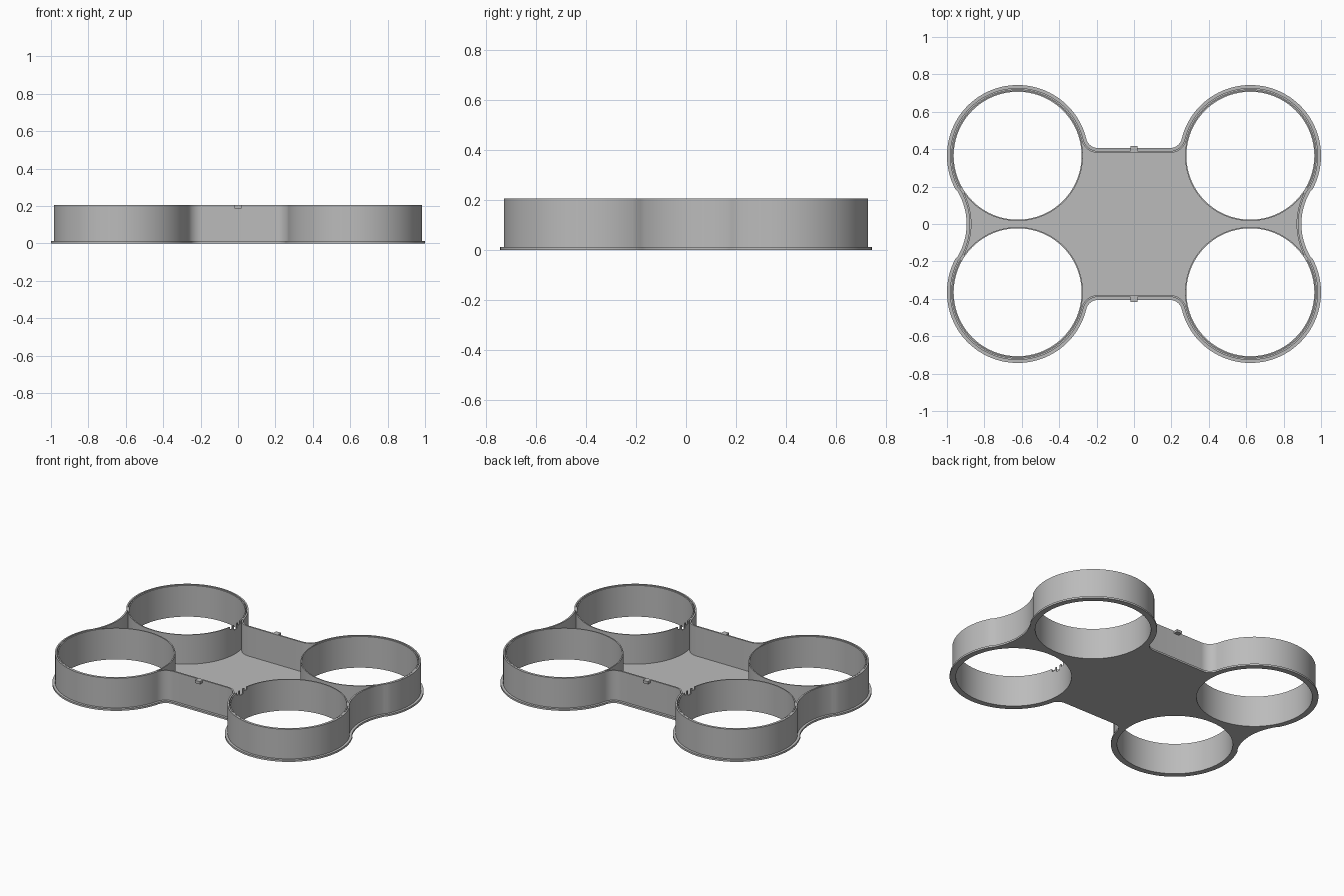
import bpy, math
from math import cos, sin, pi, atan2, hypot

if "Cube" in bpy.data.objects:
    bpy.data.objects.remove(bpy.data.objects["Cube"])

CX, CY = 0.622, 0.365          # duct centres
WALL_R, HOLE_R = 0.362, 0.342  # perimeter wall and duct bore radii
HEIGHT, FLOOR, FLANGE = 0.205, 0.012, 0.016
SIDE_Y = 0.39                  # straight wall between the ducts
FILLET = 0.08                  # corner between duct and straight wall
WAIST_R, WAIST_X = 0.354, 1.233  # concave waist on the left and right

grey = bpy.data.materials.new("grey plastic")
grey.diffuse_color = (0.5, 0.5, 0.5, 1)
grey.use_nodes = True
grey.node_tree.nodes["Principled BSDF"].inputs["Base Color"].default_value = grey.diffuse_color


def arc(cx, cy, r, a0, a1, n):
    return [(cx + r * cos(a0 + (a1 - a0) * i / n), cy + r * sin(a0 + (a1 - a0) * i / n))
            for i in range(n + 1)]


def circle(cx, cy, r, n=96):
    return arc(cx, cy, r, 0, 2 * pi, n)[:-1]


def outline(d):
    """Closed frame outline, offset outward by d."""
    fy = SIDE_Y + FILLET
    fx = CX - math.sqrt((WALL_R + FILLET) ** 2 - (fy - CY) ** 2)
    aw = atan2(-CY, WAIST_X - CX)          # duct towards waist centre
    af = atan2(fy - CY, fx - CX)           # duct towards fillet centre
    quarter = arc(WAIST_X, 0, WAIST_R - d, pi, pi + aw, 12)
    quarter += arc(CX, CY, WALL_R + d, aw, af, 64)[1:]
    quarter += arc(fx, fy, FILLET - d, af - pi, -pi / 2, 12)[1:]
    left = [(-x, y) for x, y in reversed(quarter)]
    half = quarter + left
    return half + [(-x, -y) for x, y in half[1:]][:-1]


def finish(ob):
    ob.data.materials.clear()
    ob.data.materials.append(grey)
    bpy.ops.object.select_all(action='DESELECT')
    ob.select_set(True)
    bpy.context.view_layer.objects.active = ob
    bpy.ops.object.shade_smooth_by_angle(angle=math.radians(30))


def extrude(name, loops, z0, z1):
    """Filled flat profile with holes, extruded from z0 to z1."""
    cu = bpy.data.curves.new(name, 'CURVE')
    cu.dimensions, cu.fill_mode, cu.extrude = '2D', 'BOTH', (z1 - z0) / 2
    for pts in loops:
        sp = cu.splines.new('POLY')
        sp.points.add(len(pts) - 1)
        for p, (x, y) in zip(sp.points, pts):
            p.co = (x, y, 0, 1)
        sp.use_cyclic_u = True
    tmp = bpy.data.objects.new(name + "_curve", cu)
    bpy.context.collection.objects.link(tmp)
    mesh = bpy.data.meshes.new_from_object(tmp.evaluated_get(bpy.context.evaluated_depsgraph_get()))
    bpy.data.objects.remove(tmp)
    ob = bpy.data.objects.new(name, mesh)
    bpy.context.collection.objects.link(ob)
    # weld caps to sides and orient faces
    import bmesh
    bm = bmesh.new()
    bm.from_mesh(mesh)
    bmesh.ops.remove_doubles(bm, verts=bm.verts, dist=1e-5)
    bmesh.ops.translate(bm, verts=bm.verts, vec=(0, 0, (z0 + z1) / 2))
    bmesh.ops.recalc_face_normals(bm, faces=bm.faces)
    bm.to_mesh(mesh)
    bm.free()
    finish(ob)
    return ob


def box(name, x, y, z, sx, sy, sz):
    bpy.ops.mesh.primitive_cube_add(size=1, location=(x, y, z))
    ob = bpy.context.object
    ob.name = name
    ob.scale = (sx, sy, sz)
    bpy.ops.object.transform_apply(location=True, scale=True)
    ob.data.materials.append(grey)
    return ob


centres = [(sx * CX, sy * CY) for sx in (1, -1) for sy in (1, -1)]

# floor plate with its outer flange and four duct openings
extrude("floor_plate", [outline(FLANGE)] + [circle(x, y, HOLE_R) for x, y in centres], 0, FLOOR)

# perimeter wall
extrude("perimeter_wall", [outline(0), outline(-0.01)], FLOOR - 0.004, HEIGHT)

# duct tubes; two opposite ones have a toothed notch facing the centre
for x, y in centres:
    tube = extrude("duct_tube", [circle(x, y, HOLE_R + 0.007), circle(x, y, HOLE_R)], 0.001, HEIGHT - 0.002)
    if x * y < 0:
        s = 1 if x > 0 else -1
        for dy, w, depth in ((-0.04, 0.024, 0.02), (0, 0.03, 0.035), (0.04, 0.024, 0.02)):
            cutter = box("notch_cutter", x - s * 0.345, y + s * dy, HEIGHT, 0.06, w, 2 * depth)
            mod = tube.modifiers.new("notch", 'BOOLEAN')
            mod.operation, mod.solver, mod.object = 'DIFFERENCE', 'EXACT', cutter
            bpy.context.view_layer.objects.active = tube
            bpy.ops.object.modifier_apply(modifier=mod.name)
            bpy.data.objects.remove(cutter)

# small clip tabs at the top of the straight walls
for s in (1, -1):
    box("clip_tab", 0, s * 0.399, HEIGHT - 0.0085, 0.036, 0.038, 0.017)
